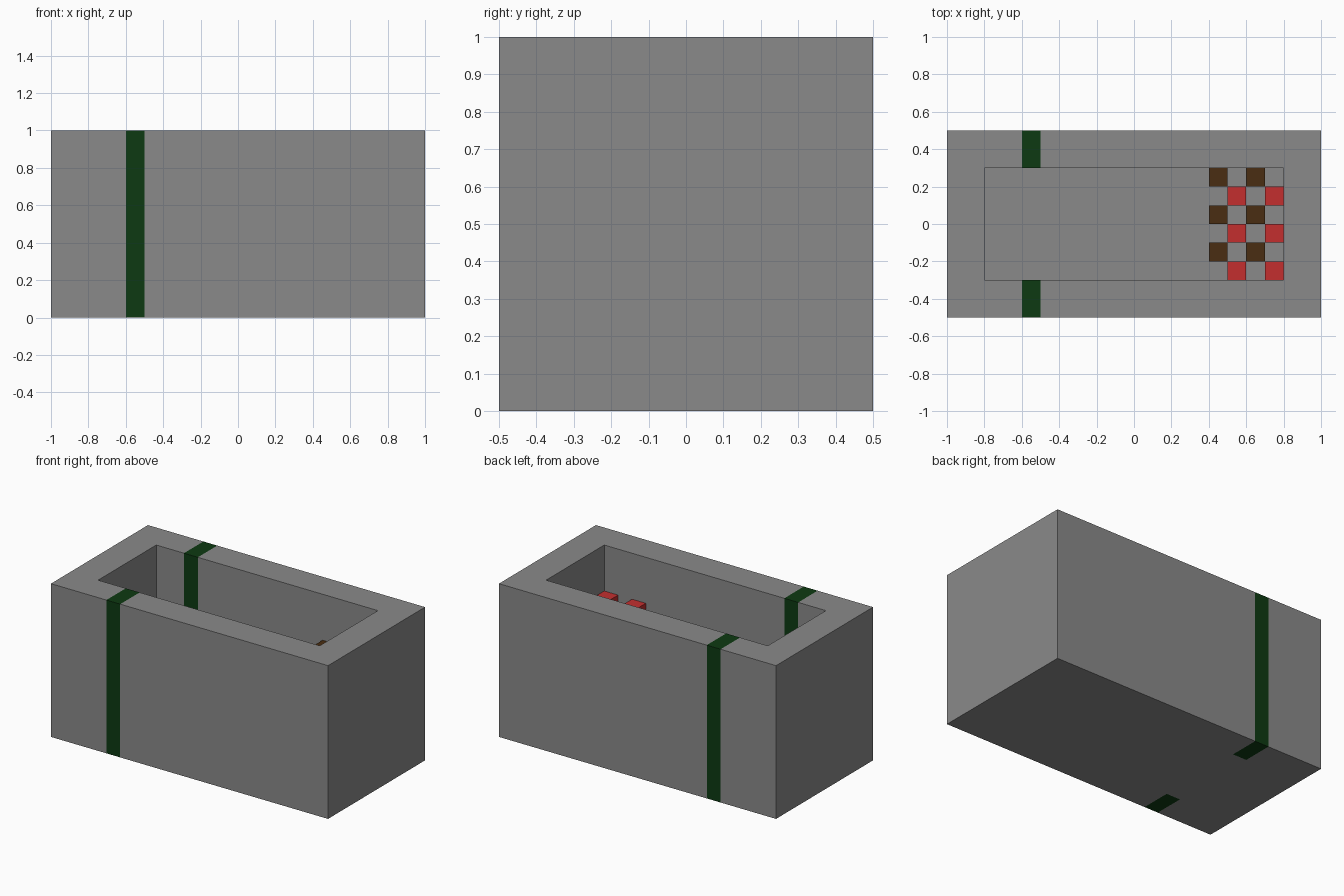
import bpy, bmesh
from mathutils import Matrix

cube = bpy.data.objects.get("Cube")
if cube:
    bpy.data.objects.remove(cube, do_unlink=True)


def make_material(name, rgb):
    mat = bpy.data.materials.new(name)
    mat.use_nodes = True
    colour = (*rgb, 1.0)
    mat.diffuse_color = colour
    mat.node_tree.nodes["Principled BSDF"].inputs["Base Color"].default_value = colour
    return mat


def add_object(name, bm, *materials):
    mesh = bpy.data.meshes.new(name)
    bm.to_mesh(mesh)
    bm.free()
    for mat in materials:
        mesh.materials.append(mat)
    obj = bpy.data.objects.new(name, mesh)
    bpy.context.collection.objects.link(obj)
    return obj


def box_bmesh(center, size):
    bm = bmesh.new()
    matrix = Matrix.Translation(center) @ Matrix.Diagonal((*size, 1.0))
    bmesh.ops.create_cube(bm, size=1.0, matrix=matrix)
    return bm


grey = make_material("stone grey", (0.255, 0.255, 0.255))
green = make_material("dark green", (0.004, 0.042, 0.006))
red = make_material("seat red", (0.55, 0.028, 0.028))
brown = make_material("wood brown", (0.068, 0.027, 0.006))

WALL, FLOOR, UNIT = 0.2, 0.6, 0.1
BAND = (-0.6, -0.5)

# Open-topped shell: inset the top and sink it to the floor
bm = box_bmesh((0, 0, 0.5), (2, 1, 1))
top = max(bm.faces, key=lambda f: f.calc_center_median().z)
bmesh.ops.inset_region(bm, faces=[top], thickness=WALL, use_even_offset=True)
bm.normal_update()
ret = bmesh.ops.extrude_face_region(bm, geom=[top])
sunk = [v for v in ret["geom"] if isinstance(v, bmesh.types.BMVert)]
bmesh.ops.translate(bm, verts=sunk, vec=(0, 0, FLOOR - 1))
if top.is_valid:
    bmesh.ops.delete(bm, geom=[top], context="FACES_ONLY")

# Green band through both long walls, cut into the faces
cuts = [((x, 0, 0), (1, 0, 0)) for x in BAND]
cuts += [((0, y, 0), (0, 1, 0)) for y in (-0.3, 0.3)]
for point, normal in cuts:
    bmesh.ops.bisect_plane(bm, geom=bm.verts[:] + bm.edges[:] + bm.faces[:],
                           dist=1e-5, plane_co=point, plane_no=normal)
for face in bm.faces:
    c = face.calc_center_median()
    if BAND[0] < c.x < BAND[1] and abs(c.y) > 0.29:
        face.material_index = 1
bmesh.ops.recalc_face_normals(bm, faces=bm.faces[:])
add_object("shell", bm, grey, green)

# Staggered columns of small blocks standing on the floor
for column in range(4):
    is_red = column % 2 == 1
    x = 0.45 + column * UNIT
    for row in range(3):
        y = (-0.25 if is_red else -0.15) + row * 2 * UNIT
        block = box_bmesh((x, y, FLOOR + UNIT / 2), (UNIT, UNIT, UNIT))
        name = "red_block" if is_red else "brown_block"
        add_object(f"{name}_{column}_{row}", block, red if is_red else brown)
